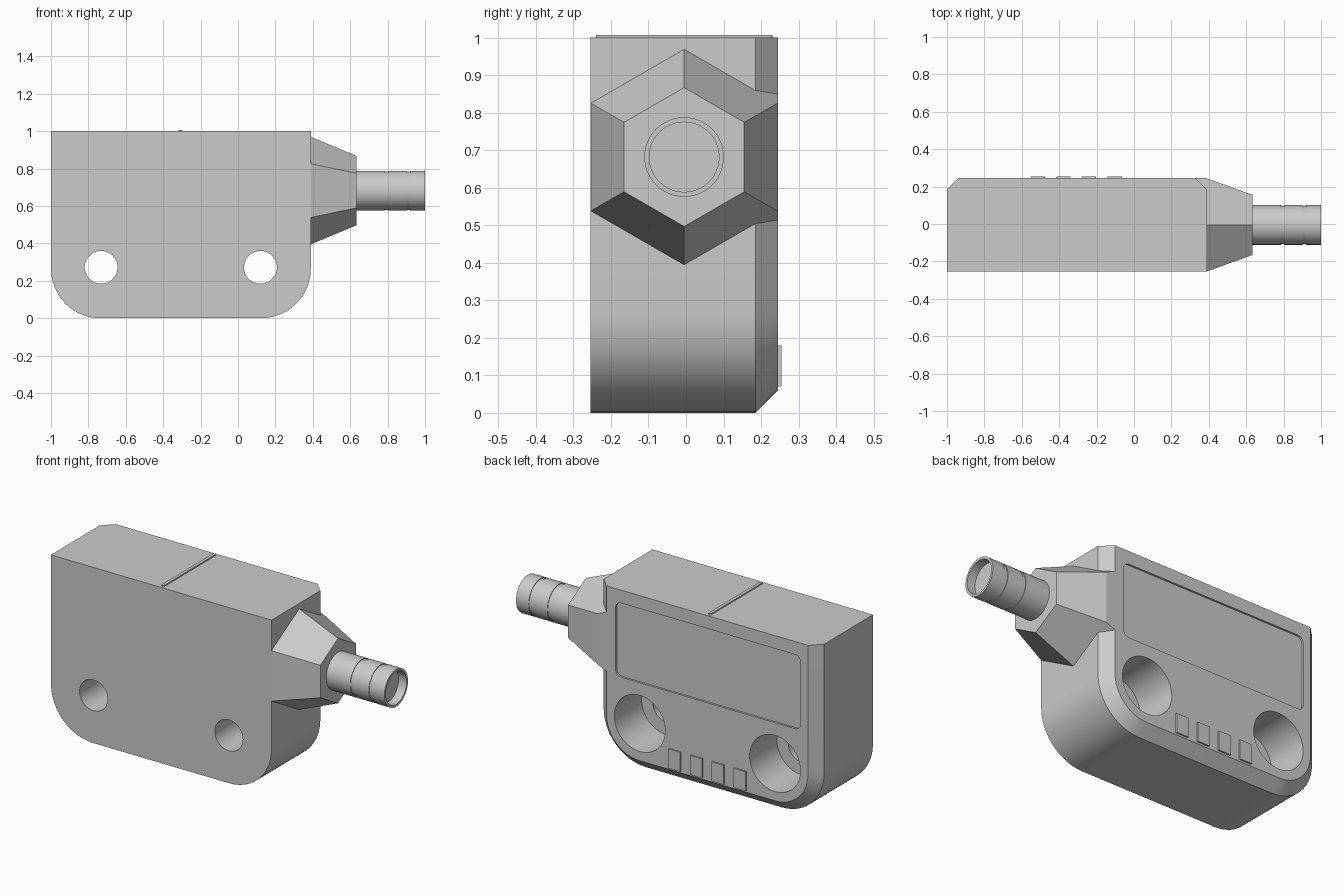
import bpy, bmesh
from math import sin, cos, pi, radians
from mathutils import Vector

if "Cube" in bpy.data.objects:
    bpy.data.objects.remove(bpy.data.objects["Cube"])

FRONT, BACK, CHAMFER, RIGHT = -0.254, 0.245, 0.06, 0.389
AXIS_Y, AXIS_Z = -0.005, 0.682


def loft(name, rings):
    """Join equal-length rings of points with quads and cap both ends."""
    bm = bmesh.new()
    rows = [[bm.verts.new(p) for p in ring] for ring in rings]
    n = len(rows[0])
    for a, b in zip(rows, rows[1:]):
        for i in range(n):
            j = (i + 1) % n
            bm.faces.new((a[i], a[j], b[j], b[i]))
    bm.faces.new(rows[0])
    bm.faces.new(rows[-1])
    bmesh.ops.recalc_face_normals(bm, faces=bm.faces)
    mesh = bpy.data.meshes.new(name)
    bm.to_mesh(mesh)
    bm.free()
    obj = bpy.data.objects.new(name, mesh)
    bpy.context.collection.objects.link(obj)
    return obj


def rounded(x0, x1, z0, z1, radii, steps=12):
    """Rounded rectangle; radii run bottom right, top right, top left, bottom left."""
    pts = []
    for k, (cx, cz, sx, sz) in enumerate(((x1, z0, -1, 1), (x1, z1, -1, -1),
                                          (x0, z1, 1, -1), (x0, z0, 1, 1))):
        r = radii[k]
        if r == 0:
            pts.append((cx, cz))
            continue
        for i in range(steps + 1):
            a = -pi / 2 + k * pi / 2 + i * pi / 2 / steps
            pts.append((cx + sx * r + r * cos(a), cz + sz * r + r * sin(a)))
    return pts


def at_y(profile, y):
    return [(x, y, z) for x, z in profile]


def circle(cx, cz, r, n=48):
    return [(cx + r * cos(2 * pi * i / n), cz + r * sin(2 * pi * i / n)) for i in range(n)]


def ring_x(x, r, n):
    """Ring round the cable axis, first point at the top."""
    return [(x, AXIS_Y + r * sin(2 * pi * i / n), AXIS_Z + r * cos(2 * pi * i / n))
            for i in range(n)]


def select(obj):
    bpy.ops.object.select_all(action='DESELECT')
    obj.select_set(True)
    bpy.context.view_layer.objects.active = obj


def cut(obj, cutter):
    mod = obj.modifiers.new("cut", 'BOOLEAN')
    mod.operation, mod.solver, mod.object = 'DIFFERENCE', 'EXACT', cutter
    select(obj)
    bpy.ops.object.modifier_apply(modifier=mod.name)
    bpy.data.objects.remove(cutter)


def smooth(obj):
    select(obj)
    bpy.ops.object.shade_smooth_by_angle(angle=radians(25))


# Housing: round lower corners, rear edge chamfered except along the top
R = 0.265
c = CHAMFER
outer = rounded(-1, RIGHT, 0, 1, (R, 0, 0, R))
inner = rounded(-1 + c, RIGHT - c, c, 1, (R - c, 0, 0, R - c))
body = loft("housing", [at_y(outer, FRONT), at_y(outer, BACK - c), at_y(inner, BACK)])

# Counterbored screw holes
for x in (-0.732, 0.12):
    small, big = circle(x, 0.272, 0.088), circle(x, 0.272, 0.16)
    cut(body, loft("hole_cutter", [at_y(small, -0.4), at_y(small, 0.0),
                                   at_y(big, 0.0), at_y(big, 0.4)]))

# Shallow label recess on the back
panel = rounded(-0.893, 0.272, 0.504, 0.926, (0.035,) * 4, 6)
cut(body, loft("recess_cutter", [at_y(panel, BACK - 0.011), at_y(panel, 0.4)]))
smooth(body)

# Four raised tabs below the recess
for i in range(4):
    x = -0.514 + i * 0.137
    tab = rounded(x - 0.038, x + 0.038, 0.07, 0.18, (0,) * 4)
    loft("tab_%d" % (i + 1), [at_y(tab, BACK - 0.01), at_y(tab, 0.254)])

# Thin marker ridge across the top
ridge = rounded(-0.317, -0.299, -0.24, 0.231, (0.0089,) * 4, 5)
loft("marker_ridge", [[(x, y, z) for x, y in ridge] for z in (0.99, 1.007)])

# Hexagonal tapered cable outlet, trimmed flush with the front and back
outlet = loft("cable_outlet", [ring_x(RIGHT - c + 0.0005, 0.312, 6), ring_x(0.634, 0.185, 6)])
bm = bmesh.new()
bm.from_mesh(outlet.data)
for y, side in ((BACK, 1), (FRONT + 0.0005, -1)):
    geom = bm.verts[:] + bm.edges[:] + bm.faces[:]
    res = bmesh.ops.bisect_plane(bm, geom=geom, dist=1e-6, plane_co=Vector((0, y, 0)),
                                 plane_no=Vector((0, side, 0)), clear_outer=True)
    edges = [e for e in res["geom_cut"] if isinstance(e, bmesh.types.BMEdge)]
    bmesh.ops.holes_fill(bm, edges=edges)
bmesh.ops.recalc_face_normals(bm, faces=bm.faces)
bm.to_mesh(outlet.data)
bm.free()

# Cable sleeve with two fine grooves and a shallow open end
RO, RG, RI = 0.106, 0.1025, 0.093
steps = [(0.62, RO)]
for x in (0.785, 0.902):
    steps += [(x, RO), (x, RG), (x + 0.018, RG), (x + 0.018, RO)]
steps += [(1.0, RO), (1.0, RI), (0.95, RI)]
smooth(loft("cable_sleeve", [ring_x(x, r, 48) for x, r in steps]))
